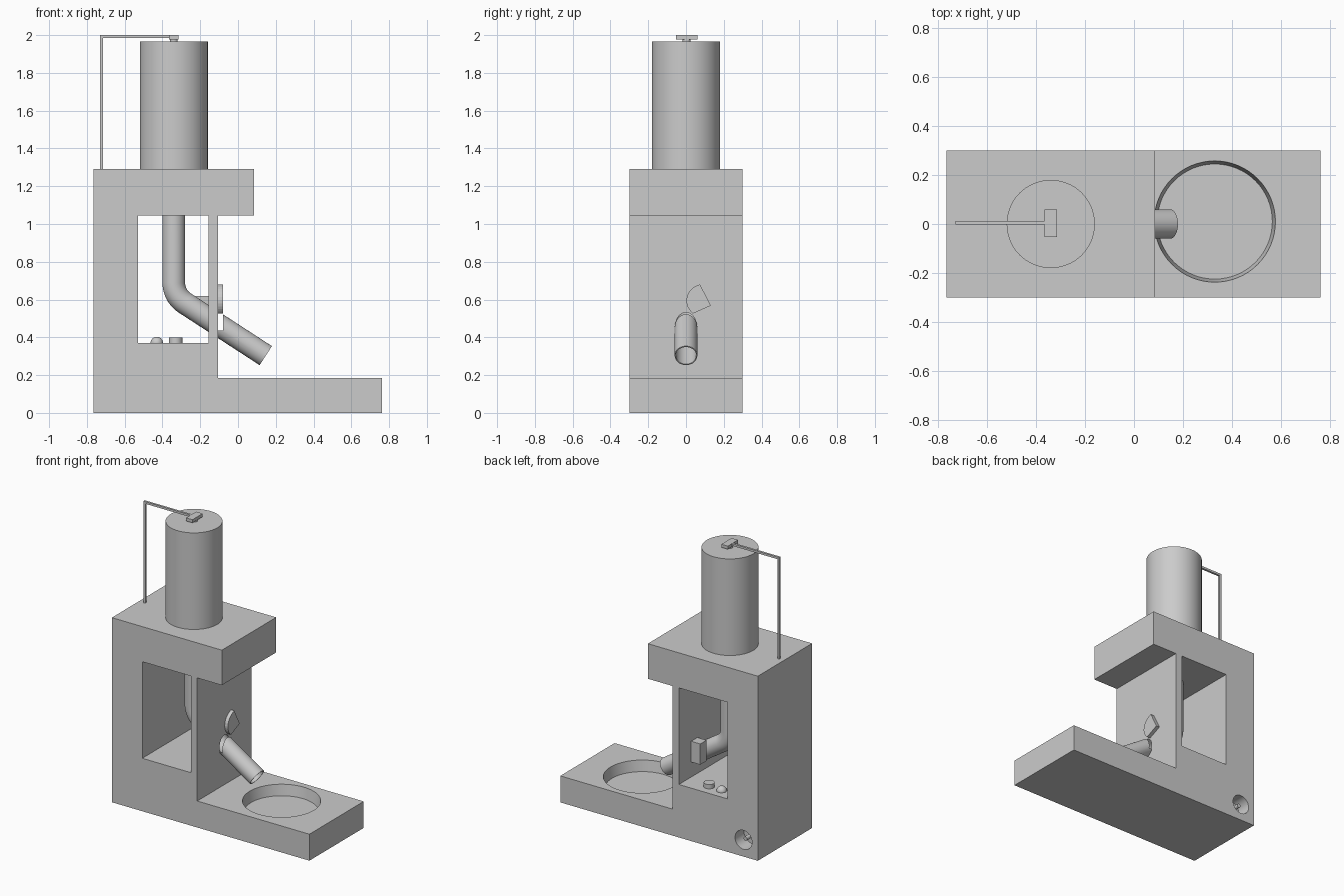
import bpy, bmesh, math
from mathutils import Vector, Matrix

cube = bpy.data.objects.get("Cube")
if cube:
    bpy.data.objects.remove(cube, do_unlink=True)

grey = bpy.data.materials.new("plain grey")
grey.use_nodes = True
grey.diffuse_color = (0.6, 0.6, 0.6, 1)
grey.node_tree.nodes["Principled BSDF"].inputs["Base Color"].default_value = grey.diffuse_color


def finish(name, bm):
    bmesh.ops.recalc_face_normals(bm, faces=bm.faces)
    mesh = bpy.data.meshes.new(name)
    bm.to_mesh(mesh)
    bm.free()
    obj = bpy.data.objects.new(name, mesh)
    bpy.context.collection.objects.link(obj)
    mesh.materials.append(grey)
    return obj


def box(name, low, high):
    low, high = Vector(low), Vector(high)
    bm = bmesh.new()
    bmesh.ops.create_cube(bm, size=1)
    for v in bm.verts:
        v.co = (low + high) / 2 + v.co * (high - low)
    return finish(name, bm)


def cylinder(name, centre, r_low, r_high, depth, axis="Z", sides=64):
    bm = bmesh.new()
    turn = Matrix.Rotation(-math.pi / 2, 4, "X") if axis == "Y" else Matrix()
    bmesh.ops.create_cone(bm, cap_ends=True, segments=sides, radius1=r_low,
                          radius2=r_high, depth=depth,
                          matrix=Matrix.Translation(centre) @ turn)
    return finish(name, bm)


def extrude(name, points, direction):
    bm = bmesh.new()
    face = bm.faces.new([bm.verts.new(p) for p in points])
    new = bmesh.ops.extrude_face_region(bm, geom=[face])["geom"]
    moved = [g for g in new if isinstance(g, bmesh.types.BMVert)]
    bmesh.ops.translate(bm, vec=direction, verts=moved)
    return finish(name, bm)


def sweep(name, path, radius, sides=48):
    """Round pipe along a path in the XZ plane."""
    bm = bmesh.new()
    rings = []
    for i, p in enumerate(path):
        t = (path[min(i + 1, len(path) - 1)] - path[max(i - 1, 0)]).normalized()
        side, out = Vector((0, 1, 0)), Vector((t.z, 0, -t.x))
        angles = [2 * math.pi * k / sides for k in range(sides)]
        rings.append([bm.verts.new(p + radius * (math.cos(a) * side + math.sin(a) * out))
                      for a in angles])
    for a, b in zip(rings, rings[1:]):
        for k in range(sides):
            n = (k + 1) % sides
            bm.faces.new((a[k], a[n], b[n], b[k]))
    bm.faces.new(rings[0])
    bm.faces.new(rings[-1])
    return finish(name, bm)


def cut(target, *cutters):
    for cutter in cutters:
        mod = target.modifiers.new("cut", "BOOLEAN")
        mod.operation, mod.solver, mod.object = "DIFFERENCE", "EXACT", cutter
        bpy.context.view_layer.objects.active = target
        bpy.ops.object.modifier_apply(modifier=mod.name)
        bpy.data.objects.remove(cutter, do_unlink=True)


# Chute path: straight drop, rounded bend, then a slope out through the wall
slope, bend = math.radians(33), 0.13
chute_x, bend_z = -0.34, 0.69
path = [Vector((chute_x, 0, 1.06))]
for i in range(13):
    a = (math.pi / 2 - slope) * i / 12
    path.append(Vector((chute_x + bend * (1 - math.cos(a)), 0, bend_z - bend * math.sin(a))))
down = Vector((math.cos(slope), 0, -math.sin(slope)))
path.append(path[-1] + down * ((0.147 - path[-1].x) / down.x))
longer = path[:-1] + [path[-1] + down * 0.05]

# Body: base, column and overhanging head in one profile
outline = [(-0.765, 0), (0.762, 0), (0.762, 0.185), (-0.105, 0.185),
           (-0.105, 1.045), (0.085, 1.045), (0.085, 1.29), (-0.765, 1.29)]
body = extrude("body", [(x, -0.3, z) for x, z in outline], (0, 0.6, 0))
bowl_floor, bowl_top = 0.11, 0.185
cut(body,
    box("window_cutter", (-0.53, -0.4, 0.37), (-0.155, 0.4, 1.045)),
    cylinder("bowl_cutter", (0.33, 0.01, (bowl_floor + bowl_top) / 2 + 0.001),
             0.235, 0.248, bowl_top - bowl_floor + 0.002),
    cylinder("socket_cutter", (-0.655, 0.27, 0.117), 0.066, 0.066, 0.14, "Y", 32),
    sweep("chute_hole_cutter", longer, 0.056))

# Hollow chute with a slot for the shutter
chute = sweep("chute", path, 0.06)
cut(chute, sweep("chute_bore_cutter", longer, 0.054),
    box("slot_cutter", (-0.105, -0.2, 0.435), (-0.08, 0.2, 0.7)))

# Shutter: fan with a curved edge, held by a motor behind the wall
pivot, start, end = Vector((0.132, 0.568)), Vector((0.074, 0.68)), Vector((0.037, 0.526))
a0 = math.atan2(start.y - pivot.y, start.x - pivot.x)
a1 = math.atan2(end.y - pivot.y, end.x - pivot.x) + 2 * math.pi
fan = [(-0.105, pivot.x, pivot.y)]
for i in range(13):
    f = i / 12
    a = a0 + (a1 - a0) * f
    r = (start - pivot).length * (1 - f) + (end - pivot).length * f
    r += 0.02 * math.sin(math.pi * f)
    fan.append((-0.105, pivot.x + r * math.cos(a), pivot.y + r * math.sin(a)))
extrude("shutter", fan, (0.025, 0, 0))
box("shutter_motor", (-0.225, 0.095, 0.475), (-0.155, 0.164, 0.62))

# Storage tank
tank = cylinder("tank", (-0.34, 0, 1.6275), 0.18, 0.18, 0.675, sides=96)

# Level sensor on a thin bent arm
box("sensor_post", (-0.73, -0.002, 1.29), (-0.715, 0.013, 2.0))
box("sensor_arm", (-0.73, -0.002, 1.985), (-0.36, 0.013, 2.0))
box("sensor_plate", (-0.365, -0.053, 1.978), (-0.315, 0.06, 2.0))
stem = cylinder("sensor_stem", (-0.34, 0.003, 1.972), 0.021, 0.021, 0.014, sides=32)

# Button and indicator lamp on the window floor
button = cylinder("button", (-0.33, 0.215, 0.385), 0.035, 0.035, 0.03, sides=32)
bm = bmesh.new()
bmesh.ops.create_uvsphere(bm, u_segments=32, v_segments=16, radius=0.033,
                          matrix=Matrix.Translation((-0.43, 0.22, 0.37)))
lamp = finish("lamp", bm)

# Power socket pin
pin = cylinder("socket_pin", (-0.655, 0.24, 0.117), 0.014, 0.014, 0.08, "Y", 24)

# Smooth shading on round parts, sharp edges kept
bpy.ops.object.select_all(action="DESELECT")
for obj in (body, chute, tank, stem, button, lamp, pin):
    obj.select_set(True)
bpy.context.view_layer.objects.active = body
bpy.ops.object.shade_smooth_by_angle(angle=math.radians(30))
